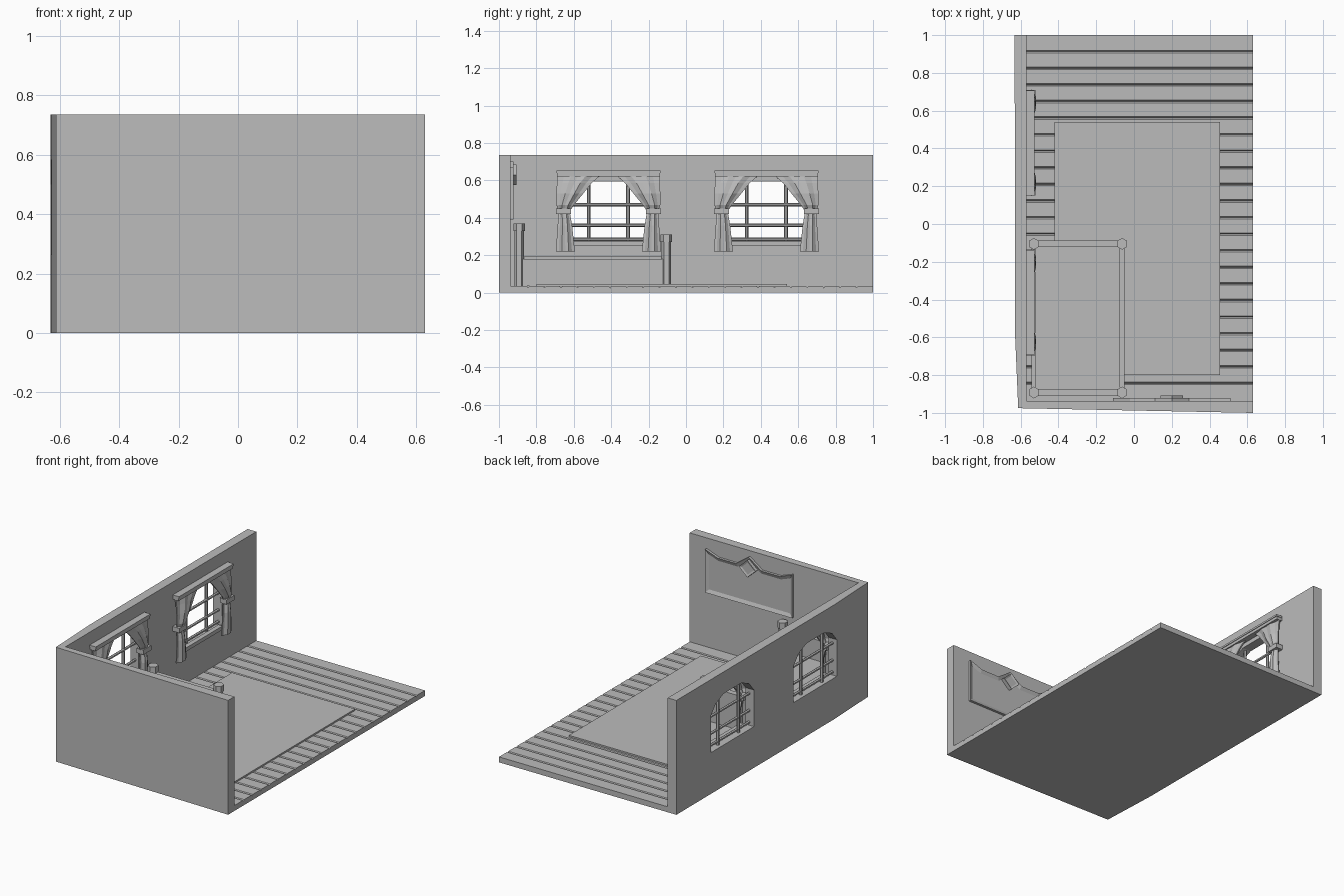
import bpy, bmesh, math
from mathutils import Vector, Matrix

cube = bpy.data.objects.get("Cube")
if cube:
    bpy.data.objects.remove(cube, do_unlink=True)

# Single plain material
grey = bpy.data.materials.new("plain_grey")
grey.use_nodes = True
GREY = (0.5, 0.5, 0.5, 1)
grey.diffuse_color = GREY
grey.node_tree.nodes["Principled BSDF"].inputs["Base Color"].default_value = GREY

FLOOR = 0.035
WALL_TOP = 0.735
WALL_IN = -0.57
FRONT_IN = -0.937


def finish(name, bm):
    bmesh.ops.recalc_face_normals(bm, faces=bm.faces)
    mesh = bpy.data.meshes.new(name)
    bm.to_mesh(mesh)
    bm.free()
    obj = bpy.data.objects.new(name, mesh)
    bpy.context.collection.objects.link(obj)
    mesh.materials.append(grey)
    return obj


def prism(name, points, push, inset=0, sink=0):
    """Extrude a flat outline along push; optionally inset and sink its far face."""
    bm = bmesh.new()
    face = bm.faces.new([bm.verts.new(p) for p in points])
    out = bmesh.ops.extrude_face_region(bm, geom=[face])["geom"]
    bmesh.ops.translate(bm, vec=push, verts=[v for v in out if isinstance(v, bmesh.types.BMVert)])
    bmesh.ops.recalc_face_normals(bm, faces=bm.faces)
    if inset:
        cap = [f for f in out if isinstance(f, bmesh.types.BMFace)]
        bmesh.ops.inset_region(bm, faces=cap, thickness=inset, use_even_offset=True)
        bmesh.ops.translate(bm, vec=-Vector(push).normalized() * sink, verts=cap[0].verts)
    return finish(name, bm)


def box(name, x, y, z):
    outline = [(x[0], y[0], z[0]), (x[1], y[0], z[0]), (x[1], y[1], z[0]), (x[0], y[1], z[0])]
    return prism(name, outline, (0, 0, z[1] - z[0]))


def rod(name, start, end, radius, sides=6):
    a, b = Vector(start), Vector(end)
    turn = (b - a).to_track_quat("Z", "Y").to_matrix().to_4x4()
    bm = bmesh.new()
    bmesh.ops.create_cone(bm, cap_ends=True, segments=sides, radius1=radius, radius2=radius,
                          depth=(b - a).length, matrix=Matrix.Translation((a + b) / 2) @ turn)
    return finish(name, bm)


# Corner walls from one L-shaped footprint
footprint = [(-0.613, -0.975), (0.63, -1), (0.63, FRONT_IN), (WALL_IN, FRONT_IN),
             (WALL_IN, 1), (-0.632, 1), (-0.629, -0.6)]
walls = prism("walls", [(x, y, 0) for x, y in footprint], (0, 0, WALL_TOP))

# Plank floor: side profile with V grooves, extruded across the room
profile = [(FRONT_IN, 0), (1, 0), (1, FLOOR)]
for i in range(21):
    y = 0.912 - i * 0.0878
    profile += [(y + 0.007, FLOOR), (y, FLOOR - 0.009), (y - 0.007, FLOOR)]
profile.append((FRONT_IN, FLOOR))
prism("plank_floor", [(WALL_IN, y, z) for y, z in profile], (0.63 - WALL_IN, 0, 0))
box("rug", (-0.42, 0.455), (-0.80, 0.54), (FLOOR - 0.005, 0.045))

# Window opening half-outline, as sideways offset and height
ARCH = [(0.22, 0.265), (0.22, 0.50), (0.17, 0.56), (0.09, 0.595)]
# Curtain rows: height, inner offset, outer offset, depth from wall
DRAPE = [(0.63, 0.04, 0.275, 0.03), (0.585, 0.09, 0.275, 0.04), (0.53, 0.135, 0.277, 0.05),
         (0.47, 0.185, 0.277, 0.05), (0.435, 0.208, 0.265, 0.035)]
SKIRT = [(0.435, 0.208, 0.265, 0.035), (0.36, 0.195, 0.27, 0.045), (0.22, 0.18, 0.28, 0.045)]


def curtain(name, rows, centre, side):
    """Folded cloth sheet with a little thickness."""
    bm = bmesh.new()
    folds = 6
    grid = []
    for z, inner, outer, depth in rows:
        row = []
        for j in range(folds + 1):
            t = j / folds
            wave = depth * (0.55 + 0.45 * math.sin(math.pi * t)) - 0.006 * (j % 2)
            row.append(bm.verts.new((WALL_IN + wave, centre + side * (inner + (outer - inner) * t), z)))
        grid.append(row)
    for upper, lower in zip(grid, grid[1:]):
        for j in range(folds):
            bm.faces.new((upper[j], upper[j + 1], lower[j + 1], lower[j]))
    obj = finish(name, bm)
    thick = obj.modifiers.new("thickness", "SOLIDIFY")
    thick.thickness = 0.008
    thick.offset = 0


for label, centre in (("front", -0.415), ("back", 0.43)):
    # Cut the arched opening
    outline = ARCH + [(-d, z) for d, z in reversed(ARCH)]
    cutter = prism("cutter", [(-0.75, centre + d, z) for d, z in outline], (0.3, 0, 0))
    cut = walls.modifiers.new("opening", "BOOLEAN")
    cut.object = cutter
    cut.solver = "EXACT"
    bpy.context.view_layer.objects.active = walls
    bpy.ops.object.modifier_apply(modifier=cut.name)
    bpy.data.objects.remove(cutter, do_unlink=True)

    # Window bars
    for d in (-0.105, 0.105):
        rod(label + "_upright_bar", (-0.6, centre + d, 0.265), (-0.6, centre + d, 0.59), 0.01)
    for z in (0.285, 0.36, 0.47):
        rod(label + "_cross_bar", (-0.595, centre - 0.22, z), (-0.595, centre + 0.22, z), 0.009)

    # Sill and curtain pelmet
    box(label + "_sill", (WALL_IN - 0.01, -0.55), (centre - 0.2, centre + 0.2), (0.252, 0.276))
    box(label + "_pelmet", (WALL_IN, -0.53), (centre - 0.275, centre + 0.275), (0.622, 0.64))
    box(label + "_pelmet_cap", (WALL_IN, -0.526), (centre - 0.278, centre + 0.278), (0.64, 0.652))

    # Tied curtains
    for side in (-1, 1):
        curtain(label + "_curtain", DRAPE, centre, side)
        curtain(label + "_curtain_skirt", SKIRT, centre, side)
        edges = sorted((centre + side * 0.2, centre + side * 0.28))
        box(label + "_curtain_tie", (WALL_IN, -0.522), edges, (0.42, 0.45))

# Bed posts with caps, plus the two end boards
BED_X = (-0.53, -0.063)
for label, y, top in (("head", -0.892, 0.37), ("foot", -0.105, 0.31)):
    for x in BED_X:
        rod(label + "_post", (x, y, FLOOR), (x, y, top - 0.04), 0.026)
        rod(label + "_post_cap", (x, y, top - 0.04), (x, y, top), 0.031)
    box(label + "_board", BED_X, (y - 0.018, y + 0.018), (FLOOR, top - 0.045))

# Bed side rails and mattress
for x in BED_X:
    box("side_rail", (x - 0.012, x + 0.012), (-0.89, -0.105), (FLOOR, 0.18))
box("mattress", (BED_X[0] + 0.005, BED_X[1] - 0.01), (-0.88, -0.115), (0.08, 0.192))

# Shaped wall panel with raised border
PANEL_X = 0.2
half = [(0.31, 0.39), (0.31, 0.668), (0.22, 0.635), (0.09, 0.635)]
shape = half + [(0, 0.70)] + [(-d, z) for d, z in reversed(half)]
prism("wall_panel", [(PANEL_X + d, FRONT_IN, z) for d, z in shape], (0, 0.016, 0), 0.022, 0.01)

# Diamond ornament
gem = [(0.06, 0.63), (0, 0.685), (-0.06, 0.63), (0, 0.575)]
prism("diamond_ornament", [(PANEL_X + d, FRONT_IN, z) for d, z in gem], (0, 0.03, 0), 0.012, 0.005)
